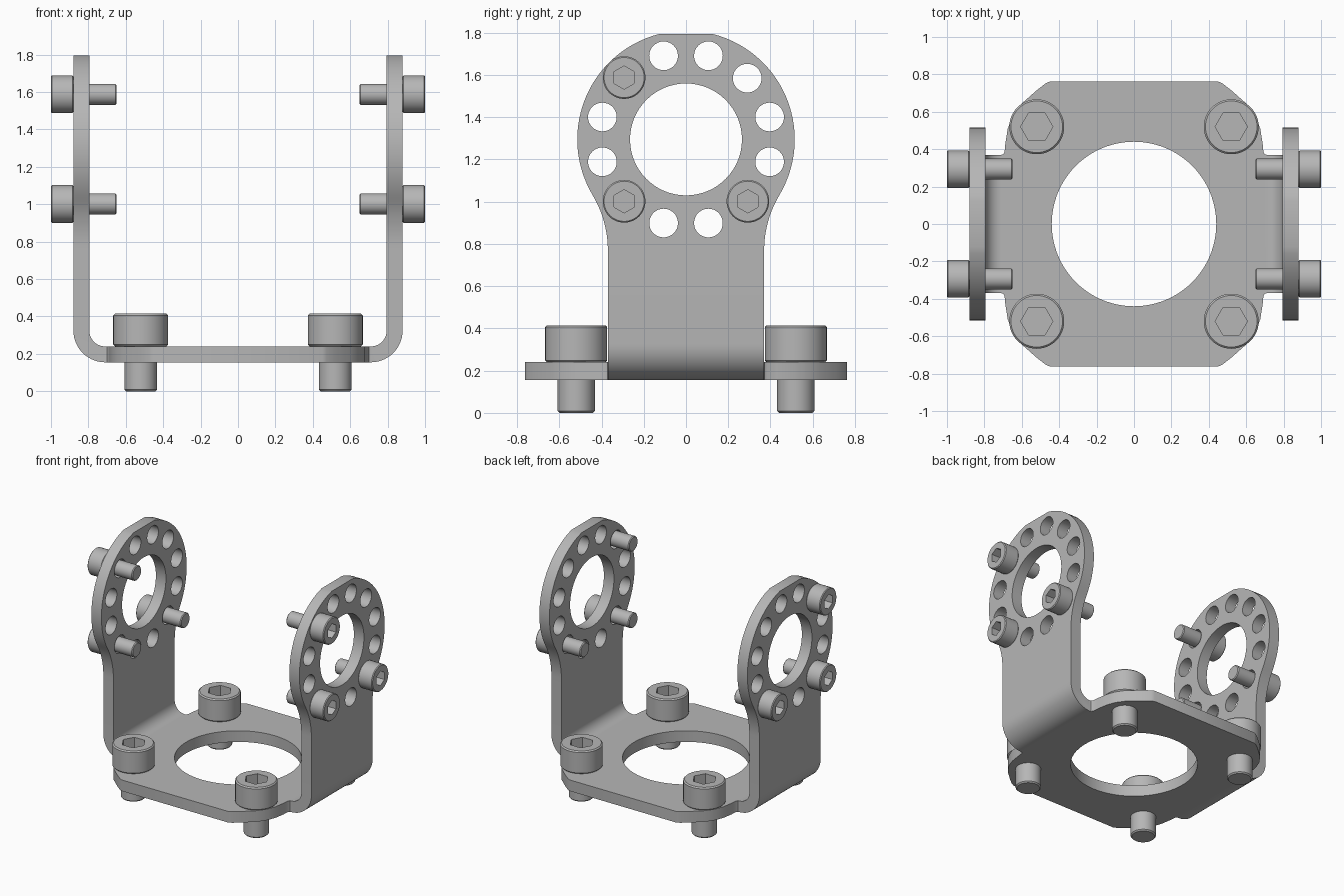
import bpy, bmesh, math
from mathutils import Matrix, Vector

if "Cube" in bpy.data.objects:
    bpy.data.objects.remove(bpy.data.objects["Cube"], do_unlink=True)

GREY = (0.47, 0.47, 0.47, 1)
steel = bpy.data.materials.new("steel grey")
steel.use_nodes = True
steel.diffuse_color = GREY
steel.node_tree.nodes["Principled BSDF"].inputs["Base Color"].default_value = GREY

# Main bracket sizes
ARM_IN, ARM_OUT = 0.795, 0.88
PLATE_LOW, PLATE_TOP = 0.155, 0.24
BEND_X, BEND_Z = 0.71, 0.325
NECK = 0.37
RING_Z, RING_R, TOP_Z = 1.295, 0.515, 1.795


def add_object(name, mesh, matrix=Matrix()):
    ob = bpy.data.objects.new(name, mesh)
    bpy.context.collection.objects.link(ob)
    ob.matrix_world = matrix
    return ob


def to_mesh(bm, name):
    bmesh.ops.recalc_face_normals(bm, faces=bm.faces)
    mesh = bpy.data.meshes.new(name)
    bm.to_mesh(mesh)
    bm.free()
    mesh.materials.append(steel)
    return mesh


def smooth(ob, angle=28):
    bpy.ops.object.select_all(action="DESELECT")
    ob.select_set(True)
    bpy.context.view_layer.objects.active = ob
    bpy.ops.object.shade_smooth_by_angle(angle=math.radians(angle))


def prism(bm, points, offset):
    """Extrude a closed outline of 3D points by an offset."""
    face = bm.faces.new([bm.verts.new(p) for p in points])
    out = bmesh.ops.extrude_face_region(bm, geom=[face], use_keep_orig=True)
    moved = [v for v in out["geom"] if isinstance(v, bmesh.types.BMVert)]
    bmesh.ops.translate(bm, verts=moved, vec=offset)


def arc(cx, cy, r, start, end, steps):
    angles = [math.radians(start + (end - start) * i / steps) for i in range(steps + 1)]
    return [(cx + r * math.cos(a), cy + r * math.sin(a)) for a in angles]


bm = bmesh.new()

# Base plate: one rounded corner repeated in four quadrants
corner = [(BEND_X, NECK), (0.70, 0.372), (0.692, 0.385), (0.688, 0.43), (0.675, 0.51),
          (0.65, 0.575), (0.605, 0.64), (0.52, 0.715), (0.475, 0.75), (0.45, 0.762)]
half = corner + [(-x, y) for x, y in reversed(corner)]
outline = half + [(-x, -y) for x, y in half]
prism(bm, [(x, y, PLATE_LOW) for x, y in outline], (0, 0, PLATE_TOP - PLATE_LOW))

# Arm outline: straight neck, concave fillet, then a ring cut flat at the top
fillet_x, fillet_z = 0.878, 0.77
lean = math.degrees(math.atan2(RING_Z - fillet_z, fillet_x))
crown = math.degrees(math.asin((TOP_Z - RING_Z) / RING_R))
side = [(NECK, BEND_Z)]
side += arc(fillet_x, fillet_z, fillet_x - NECK, 180, 180 - lean, 10)
side += arc(0, RING_Z, RING_R, -lean, crown, 28)[1:]
arm = side + [(-y, z) for y, z in reversed(side)]

# Quarter bend joining plate and arm
bend = arc(BEND_X, BEND_Z, ARM_OUT - BEND_X, -90, 0, 14)
bend += arc(BEND_X, BEND_Z, ARM_IN - BEND_X, 0, -90, 14)

for s in (1, -1):
    prism(bm, [(s * ARM_IN, y, z) for y, z in arm], (s * (ARM_OUT - ARM_IN), 0, 0))
    prism(bm, [(s * x, -NECK, z) for x, z in bend], (0, 2 * NECK, 0))

# Weld the pieces into one sheet, without inner walls
inner = [f for f in bm.faces
         if all(abs(abs(v.co.x) - BEND_X) < 1e-4 for v in f.verts)
         or all(abs(v.co.z - BEND_Z) < 1e-4 for v in f.verts)]
bmesh.ops.delete(bm, geom=inner, context="FACES")
bmesh.ops.remove_doubles(bm, verts=bm.verts, dist=1e-4)
bracket = add_object("bracket", to_mesh(bm, "bracket"))

# Cutters: plate opening, arm openings and twelve holes around each
cut = bmesh.new()


def add_cutter(radius, matrix, segments):
    bmesh.ops.create_cone(cut, cap_ends=True, segments=segments, radius1=radius,
                          radius2=radius, depth=0.3, matrix=matrix)


add_cutter(0.44, Matrix.Translation((0, 0, 0.2)), 72)
for s in (1, -1):
    centre = Vector((s * 0.8375, 0, RING_Z))
    turn = Matrix.Rotation(math.pi / 2, 4, "Y")
    add_cutter(0.265, Matrix.Translation(centre) @ turn, 64)
    for y, z in arc(0, 0, 0.41, 15, 345, 11):
        add_cutter(0.068, Matrix.Translation(centre + Vector((0, y, z))) @ turn, 32)
cutter = add_object("hole_cutter", to_mesh(cut, "hole_cutter"))
cutter.hide_render = True

holes = bracket.modifiers.new("holes", "BOOLEAN")
holes.operation = "DIFFERENCE"
holes.solver = "EXACT"
holes.object = cutter
bpy.context.view_layer.objects.active = bracket
bpy.ops.object.modifier_apply(modifier="holes")
bpy.data.objects.remove(cutter, do_unlink=True)
smooth(bracket)


def screw_mesh(name, rings, hex_r, top, floor, segments=48):
    """Turned screw body with a hexagonal socket in the head."""
    bm = bmesh.new()
    step = 2 * math.pi / segments
    sixth = math.pi / 3

    def ring(radius, z, hexagon=False):
        verts = []
        for i in range(segments):
            a = i * step
            r = radius
            if hexagon:
                r *= math.cos(sixth / 2) / math.cos((i % (segments // 6)) * step - sixth / 2)
            verts.append(bm.verts.new((r * math.cos(a), r * math.sin(a), z)))
        return verts

    loops = [ring(r, z) for r, z in rings]
    loops += [ring(hex_r, top, True), ring(hex_r, floor, True)]
    for a, b in zip(loops, loops[1:]):
        for i in range(segments):
            j = (i + 1) % segments
            bm.faces.new((a[i], a[j], b[j], b[i]))
    bm.faces.new(list(reversed(loops[0])))
    bm.faces.new(loops[-1])
    return to_mesh(bm, name)


def screw_rings(shaft, head, under, top, edge):
    return [(shaft - edge, 0), (shaft, edge), (shaft, under), (head - edge, under),
            (head, under + edge), (head, top - edge), (head - edge, top)]


# Base screws, one in each corner
base_mesh = screw_mesh("base_screw", screw_rings(0.088, 0.147, 0.24, 0.415, 0.009),
                       0.086, 0.415, 0.32)
for sx, x_name in ((1, "left"), (-1, "right")):
    for sy, y_name in ((-1, "front"), (1, "back")):
        base_screw = add_object(f"base_screw_{y_name}_{x_name}", base_mesh,
                                Matrix.Translation((sx * 0.52, sy * 0.52, 0)))
smooth(base_screw)

# Arm screws, three per arm, pointing inward
arm_mesh = screw_mesh("arm_screw", screw_rings(0.056, 0.101, 0.23, 0.35, 0.006),
                      0.055, 0.35, 0.28)
places = {"upper_front": (-1, 1), "lower_front": (-1, -1), "lower_back": (1, -1)}
for s, x_name in ((1, "left"), (-1, "right")):
    turn = Matrix.Rotation(s * math.pi / 2, 4, "Y")
    for place, (sy, sz) in places.items():
        spot = (s * 0.65, sy * 0.293, RING_Z + sz * 0.293)
        arm_screw = add_object(f"arm_screw_{place}_{x_name}", arm_mesh,
                               Matrix.Translation(spot) @ turn)
smooth(arm_screw)
